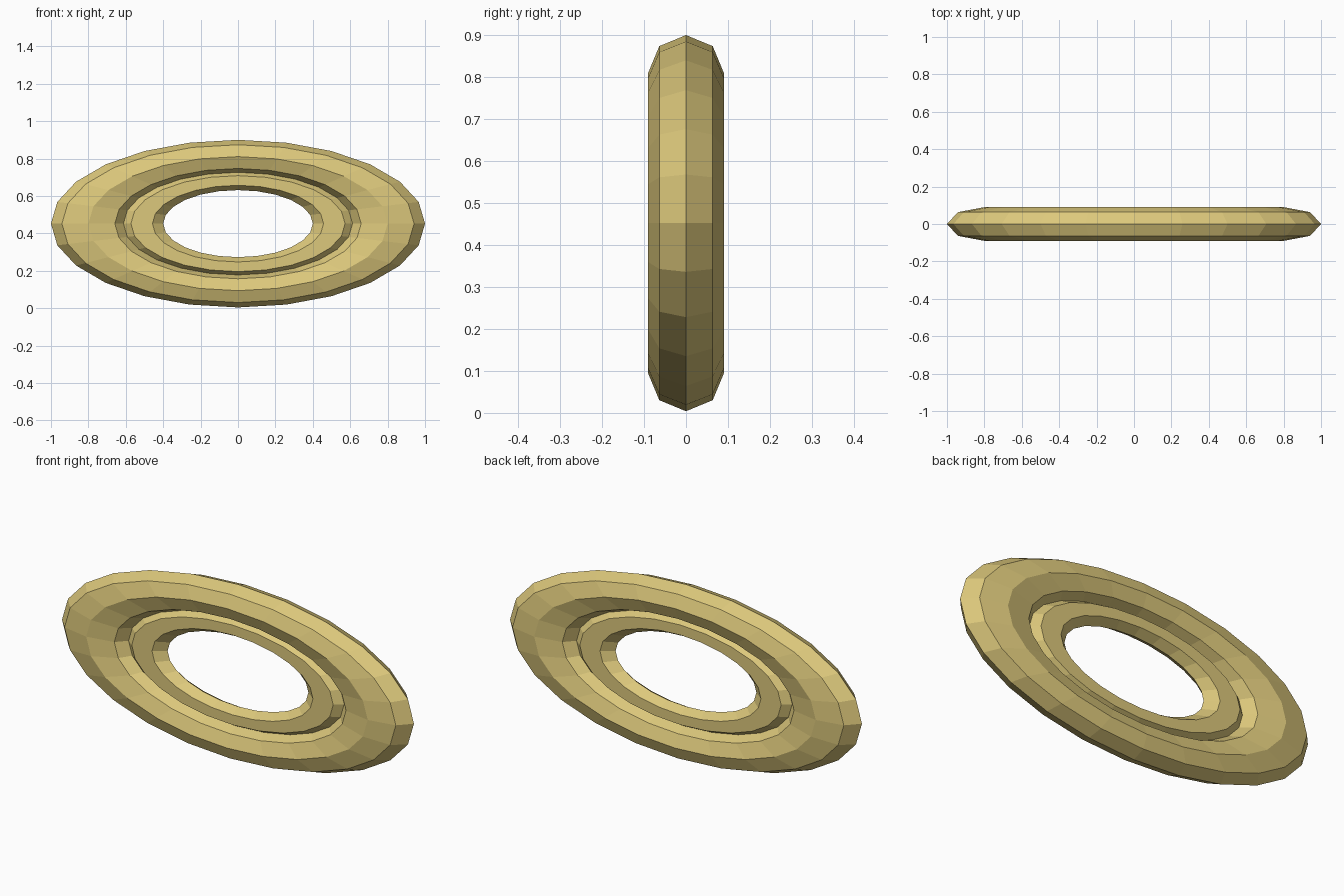
import bpy
import bmesh
from math import cos, sin, tau

SEGMENTS = 24
HEIGHT_SCALE = 0.448   # squashes the circles into ellipses
DEPTH_SCALE = 0.45     # thins the rings front to back
CENTRE_Z = 0.452

cube = bpy.data.objects.get("Cube")
if cube:
    bpy.data.objects.remove(cube, do_unlink=True)

gold = bpy.data.materials.new("pale_gold")
gold.use_nodes = True
colour = (0.72, 0.58, 0.20, 1.0)
gold.diffuse_color = colour
gold.node_tree.nodes["Principled BSDF"].inputs["Base Color"].default_value = colour


def elliptical_ring(name, major, minor, sides):
    """Upright flat-shaded torus, squashed in height and depth."""
    bm = bmesh.new()
    loops = []
    for i in range(SEGMENTS):
        a = tau * i / SEGMENTS
        loop = []
        for j in range(sides):
            b = tau * j / sides
            r = major + minor * cos(b)
            loop.append(bm.verts.new((r * cos(a),
                                      minor * sin(b) * DEPTH_SCALE,
                                      r * sin(a) * HEIGHT_SCALE)))
        loops.append(loop)
    for i in range(SEGMENTS):
        here, after = loops[i], loops[(i + 1) % SEGMENTS]
        for j in range(sides):
            k = (j + 1) % sides
            bm.faces.new((here[j], here[k], after[k], after[j]))
    bmesh.ops.recalc_face_normals(bm, faces=bm.faces)
    mesh = bpy.data.meshes.new(name)
    bm.to_mesh(mesh)
    bm.free()
    mesh.materials.append(gold)
    obj = bpy.data.objects.new(name, mesh)
    obj.location.z = CENTRE_Z
    bpy.context.collection.objects.link(obj)
    return obj


# Broad outer band and the slimmer band nested inside it
elliptical_ring("outer_ring", 0.8, 0.2, 8)
elliptical_ring("inner_ring", 0.515, 0.115, 6)
